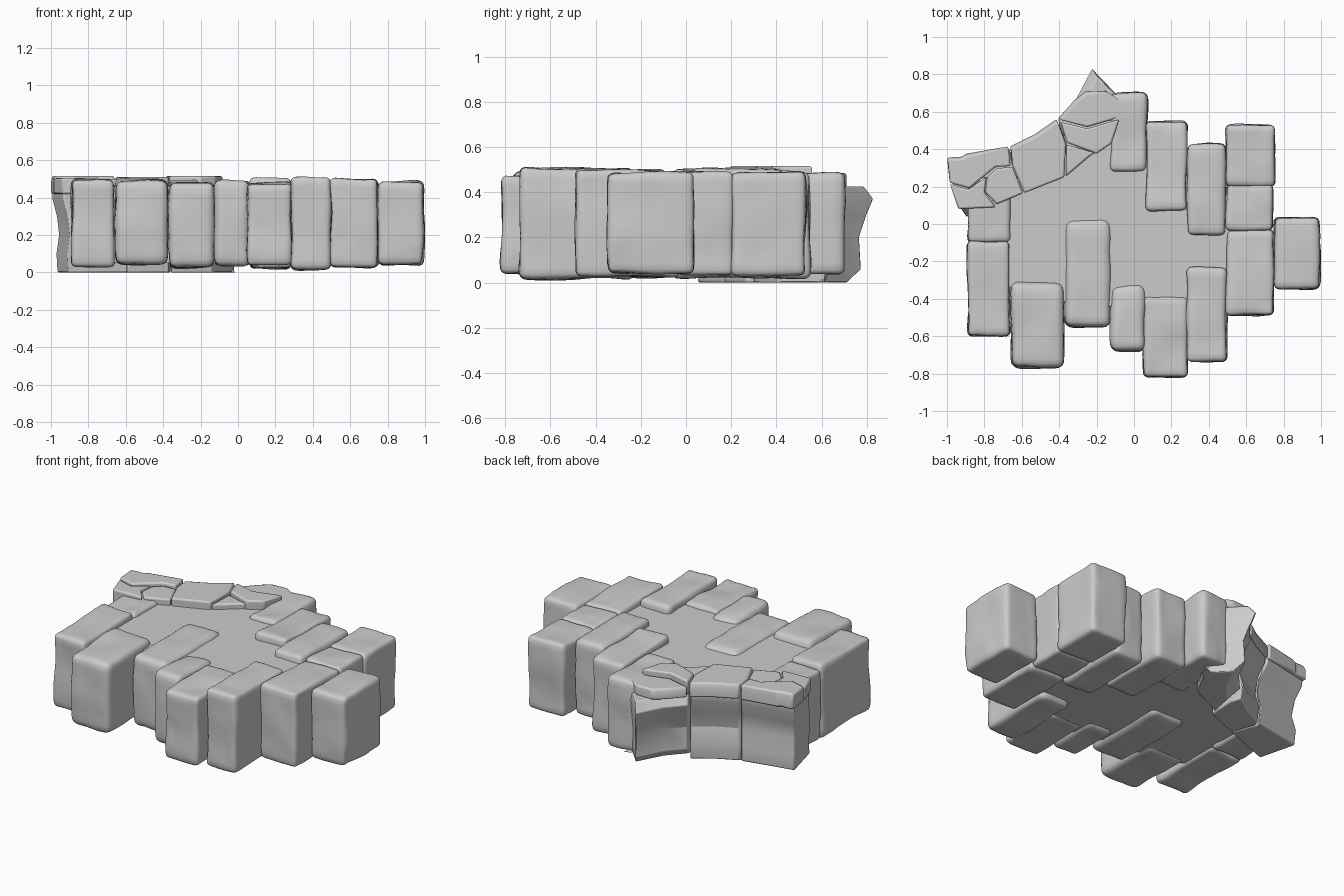
import bpy, bmesh, math, random
from mathutils import Vector, noise

random.seed(4)


def finish(bm, name, angle=35):
    bmesh.ops.recalc_face_normals(bm, faces=bm.faces[:])
    me = bpy.data.meshes.new(name)
    bm.to_mesh(me)
    bm.free()
    ob = bpy.data.objects.new(name, me)
    bpy.context.collection.objects.link(ob)
    bpy.ops.object.select_all(action='DESELECT')
    ob.select_set(True)
    bpy.context.view_layer.objects.active = ob
    bpy.ops.object.shade_smooth_by_angle(angle=math.radians(angle))
    return ob


def brick(name, x0, x1, y0, y1, z0, z1, r=0.04, tilt=0.0):
    """Worn brick: rounded box with soft noise; tilt raises the +y end."""
    lo, hi = Vector((x0, y0, z0)), Vector((x1, y1, z1))
    mid, half = (lo + hi) / 2, (hi - lo) / 2
    seed = Vector([random.uniform(0, 50) for _ in range(3)])
    bm = bmesh.new()
    bmesh.ops.create_cube(bm, size=2)
    bmesh.ops.subdivide_edges(bm, edges=bm.edges[:], cuts=13, use_grid_fill=True)
    for v in bm.verts:
        q = Vector([math.sin(v.co[i] * math.pi / 2) * half[i] for i in range(3)])
        c = Vector([max(-half[i] + r, min(half[i] - r, q[i])) for i in range(3)])
        n = (q - c).normalized()
        p = mid + c + n * r
        bump = noise.noise(p * 5 + seed) * 0.012 + noise.noise(p * 13 + seed) * 0.004
        p += n * (bump - 0.003)
        if q.z > 0:
            p.z += tilt * q.y / half.y
        v.co = p
    return finish(bm, name, 60)


def stone(name, outline, levels, n_outer=0, chip=0.008):
    """Hewn stone: outline lofted through (z, inset) levels.
    The first n_outer corners follow the hollow back profile."""
    bm = bmesh.new()
    inward = Vector((0.5, -0.75)).normalized()
    rings = []
    for z, inset in levels:
        ring = []
        for i, (x, y) in enumerate(outline):
            p = Vector((x, y))
            if i < n_outer:
                p += inward * inset
            ring.append(bm.verts.new((p.x, p.y, z)))
        rings.append(ring)
    n = len(outline)
    for a, b in zip(rings, rings[1:]):
        for i in range(n):
            j = (i + 1) % n
            bm.faces.new((a[i], a[j], b[j], b[i]))
    bm.faces.new(rings[0][::-1])
    bm.faces.new(rings[-1])
    ob = finish(bm, name, 25)
    bev = ob.modifiers.new("worn_edges", 'BEVEL')
    bev.width, bev.segments, bev.limit_method = chip, 2, 'ANGLE'
    bev.angle_limit = math.radians(35)
    return ob


# Ring of staggered paving bricks
bricks = [
    (-0.89, -0.66, -0.60, -0.09, 0.03, 0.50, 0.03, 0.005),
    (-0.89, -0.66, -0.10, 0.25, 0.03, 0.48, 0.03, 0.0),
    (-0.66, -0.37, -0.77, -0.31, 0.04, 0.50, 0.045, 0.005),
    (-0.375, -0.12, -0.555, 0.03, 0.02, 0.485, 0.05, -0.005),
    (-0.13, 0.065, -0.68, -0.32, 0.03, 0.49, 0.045, -0.01),
    (0.05, 0.29, -0.82, -0.39, 0.035, 0.48, 0.03, 0.005),
    (0.28, 0.50, -0.74, -0.23, 0.015, 0.51, 0.035, -0.005),
    (0.49, 0.75, -0.49, -0.03, 0.025, 0.50, 0.03, -0.005),
    (0.745, 0.995, -0.35, 0.04, 0.035, 0.49, 0.035, 0.003),
    (0.49, 0.745, -0.04, 0.215, 0.03, 0.495, 0.03, 0.0),
    (0.49, 0.755, 0.20, 0.53, 0.03, 0.49, 0.03, 0.005),
    (0.28, 0.495, -0.065, 0.43, 0.02, 0.505, 0.035, -0.004),
    (0.06, 0.285, 0.07, 0.55, 0.02, 0.50, 0.03, -0.01),
    (-0.13, 0.07, 0.28, 0.70, 0.035, 0.485, 0.03, 0.0),
]
for k, (x0, x1, y0, y1, z0, z1, r, t) in enumerate(bricks):
    brick(f"brick_{k + 1}", x0, x1, y0, y1, z0, z1, r, t)

# Flat filling between the bricks
core = [(-0.76, -0.25), (-0.6, -0.4), (-0.3, -0.42), (-0.05, -0.45), (0.15, -0.5),
        (0.4, -0.4), (0.6, -0.2), (0.6, 0.1), (0.4, 0.22), (0.15, 0.3),
        (-0.05, 0.42), (-0.25, 0.45), (-0.5, 0.3), (-0.76, 0.2)]
stone("core_fill", core, [(0.05, 0), (0.46, 0)], chip=0.002)

# Curved hewn stones along the hollow back edge; bodies first
profile = [(0.0, 0.06), (0.10, 0.05), (0.20, 0.075), (0.30, 0.055), (0.39, 0.012), (0.43, 0.01)]
left = [(-0.94, 0.10), (-1.0, 0.34), (-0.83, 0.375), (-0.672, 0.41), (-0.655, 0.33), (-0.59, 0.17)]
middle = [(-0.662, 0.41), (-0.53, 0.475), (-0.415, 0.555), (-0.36, 0.43), (-0.37, 0.26), (-0.59, 0.17), (-0.645, 0.32)]
right = [(-0.405, 0.565), (-0.31, 0.67), (-0.225, 0.83), (-0.10, 0.70), (-0.02, 0.62),
         (-0.14, 0.40), (-0.36, 0.30)]
stone("edge_stone_left", left, profile, 4)
stone("edge_stone_middle", middle, profile, 3)
stone("edge_stone_right", right,
      [(0.0, 0.14), (0.06, 0.065), (0.20, 0.075), (0.30, 0.035), (0.37, 0.0), (0.425, 0.05)], 4)

# Broken cap slabs on top of the edge stones
caps = [
    ("left_back", [(-1.0, 0.355), (-0.92, 0.36), (-0.90, 0.375), (-0.672, 0.415), (-0.66, 0.31), (-0.74, 0.305), (-0.88, 0.19), (-0.985, 0.22)], 0.515),
    ("left_end", [(-0.985, 0.215), (-0.885, 0.185), (-0.79, 0.25), (-0.80, 0.17), (-0.74, 0.09), (-0.94, 0.08)], 0.505),
    ("left_chip", [(-0.785, 0.25), (-0.735, 0.298), (-0.65, 0.305), (-0.592, 0.165), (-0.735, 0.105), (-0.795, 0.17)], 0.50),
    ("middle", [(-0.662, 0.415), (-0.53, 0.48), (-0.415, 0.56), (-0.365, 0.43), (-0.372, 0.25), (-0.587, 0.165), (-0.65, 0.315)], 0.51),
    ("right_front", [(-0.36, 0.425), (-0.21, 0.38), (-0.24, 0.36), (-0.365, 0.255)], 0.495),
    ("right_inner", [(-0.39, 0.545), (-0.25, 0.51), (-0.08, 0.56), (-0.12, 0.43), (-0.20, 0.375), (-0.36, 0.435)], 0.515),
    ("right_back", [(-0.405, 0.565), (-0.32, 0.66), (-0.26, 0.71), (-0.15, 0.71), (-0.015, 0.625), (-0.08, 0.568), (-0.25, 0.518)], 0.485),
]
for name, outline, top in caps:
    stone(f"cap_{name}", outline, [(0.42, 0.0), (top - 0.03, 0.0), (top, 0.012)],
          min(3, len(outline)) if "back" in name or name == "middle" else 0, 0.01)
